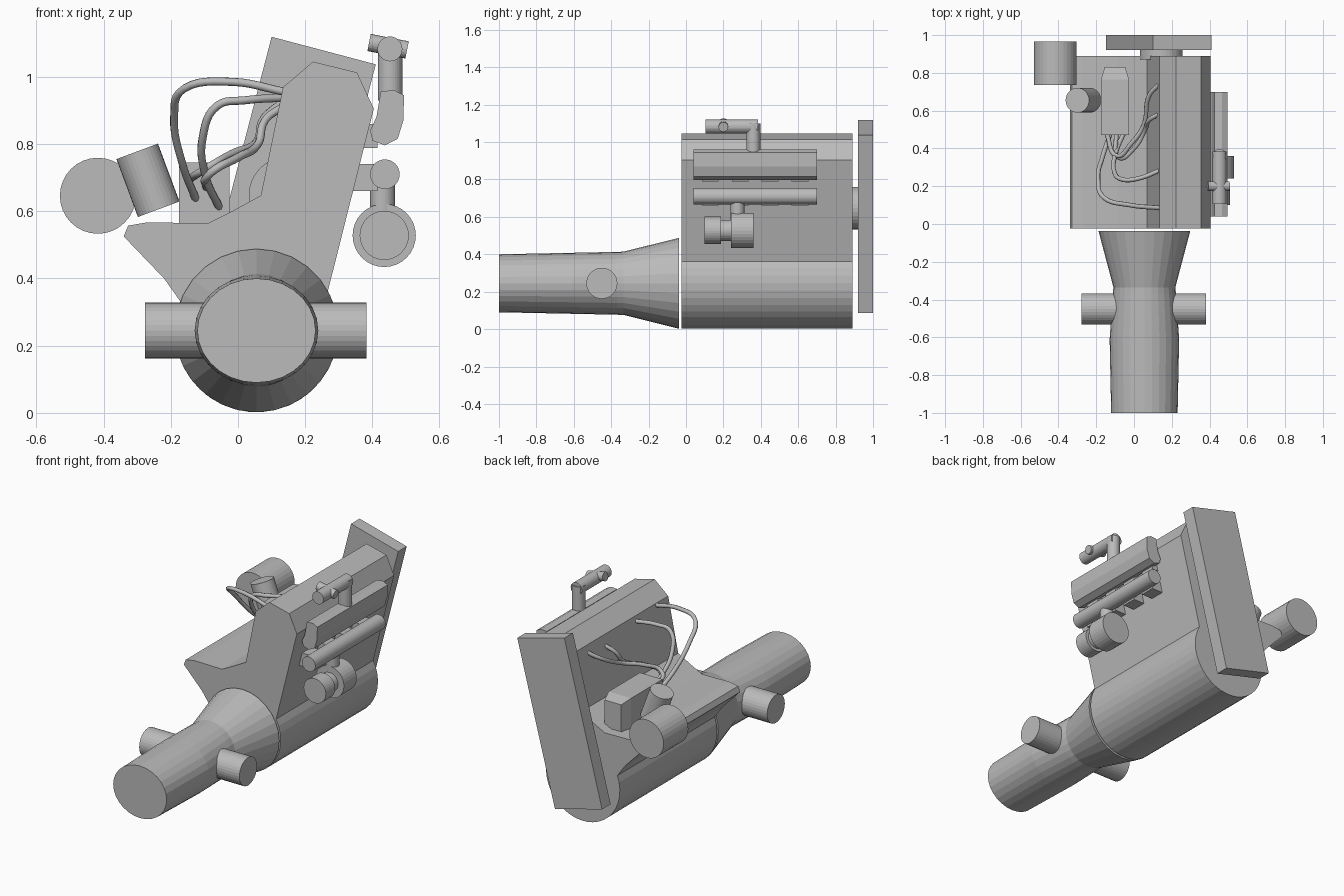
import bpy, bmesh, math
from mathutils import Vector

if "Cube" in bpy.data.objects:
    bpy.data.objects.remove(bpy.data.objects["Cube"])

metal = bpy.data.materials.new("plain grey metal")
metal.diffuse_color = (0.5, 0.5, 0.5, 1)
metal.use_nodes = True
metal.node_tree.nodes["Principled BSDF"].inputs["Base Color"].default_value = metal.diffuse_color


def finish(name, bm):
    bmesh.ops.recalc_face_normals(bm, faces=bm.faces)
    me = bpy.data.meshes.new(name)
    bm.to_mesh(me)
    bm.free()
    ob = bpy.data.objects.new(name, me)
    bpy.context.collection.objects.link(ob)
    me.materials.append(metal)
    return ob


def loft(name, rings):
    """Skin a list of closed rings and cap both ends."""
    bm = bmesh.new()
    vs = [[bm.verts.new(p) for p in r] for r in rings]
    n = len(vs[0])
    for a, b in zip(vs, vs[1:]):
        for i in range(n):
            j = (i + 1) % n
            bm.faces.new((a[i], a[j], b[j], b[i]))
    bm.faces.new(vs[0])
    bm.faces.new(vs[-1])
    return finish(name, bm)


def prism(name, profile, y0, y1):
    """Extrude an (x, z) profile along y."""
    return loft(name, [[(x, y, z) for x, z in profile] for y in (y0, y1)])


def box(name, x0, x1, y0, y1, z0, z1):
    return prism(name, [(x0, z0), (x1, z0), (x1, z1), (x0, z1)], y0, y1)


def rod(name, p, q, r, n=32):
    """Cylinder from p to q."""
    p, q = Vector(p), Vector(q)
    rot = (q - p).to_track_quat('Z', 'Y')
    ring = [rot @ Vector((r * math.cos(2 * math.pi * i / n),
                          r * math.sin(2 * math.pi * i / n), 0)) for i in range(n)]
    return loft(name, [[c + v for v in ring] for c in (p, q)])


CX, CZ, R = 0.055, 0.245, 0.243

# Engine block: slanted cylinder bank over a round crankcase
arc = []
for i in range(25):
    a = math.radians(29 - 230 * i / 24)
    arc.append((CX + R * math.cos(a), CZ + R * math.sin(a)))
bank = [(-0.22, 0.40), (-0.34, 0.525), (-0.327, 0.557), (-0.27, 0.567), (-0.089, 0.564),
        (-0.018, 0.60), (0.068, 0.647), (0.134, 0.969), (0.223, 1.045), (0.354, 1.013),
        (0.404, 0.905)]
prism("engine_block", arc + bank, -0.024, 0.89)

# Gearbox: bell housing running into an oval tail
stations = [(-0.037, R, R), (-0.335, 0.164, 0.169), (-0.37, 0.167, 0.168),
            (-0.61, 0.184, 0.163), (-1.0, 0.176, 0.155)]
loft("gearbox", [[(CX + a * math.cos(2 * math.pi * i / 28), y,
                   CZ + b * math.sin(2 * math.pi * i / 28)) for i in range(28)]
                 for y, a, b in stations])
rod("gearbox_mount", (-0.277, -0.45, CZ), (0.382, -0.45, CZ), 0.083)

# Rear timing cover plate and its hub
tl, tr = Vector((0.10, 1.119)), Vector((0.41, 1.037))
down = Vector((-0.248, -0.952))
prism("timing_cover", [tl, tr, tr + down, tl + down], 0.92, 1.0)
rod("timing_hub", (0.145, 0.87, 0.648), (0.145, 0.94, 0.648), 0.113)

# Intake manifold with its elbow and throttle spindle
prism("intake_manifold",
      [(0.425, 0.957), (0.465, 0.96), (0.494, 0.945), (0.492, 0.87), (0.475, 0.815),
       (0.437, 0.796), (0.40, 0.81), (0.393, 0.84), (0.412, 0.88)], 0.04, 0.70)
rod("intake_riser", (0.453, 0.36, 0.93), (0.453, 0.36, 1.10), 0.037)
rod("intake_throat", (0.452, 0.105, 1.083), (0.452, 0.385, 1.083), 0.037)
rod("throttle_spindle", (0.39, 0.20, 1.102), (0.503, 0.20, 1.08), 0.026, 20)

# Exhaust manifold and the turbo below it
rod("exhaust_manifold", (0.437, 0.04, 0.71), (0.437, 0.70, 0.71), 0.044)
rod("exhaust_downpipe", (0.43, 0.275, 0.69), (0.43, 0.275, 0.57), 0.037)
turbo = [("turbo_inlet", 0.10, 0.187, 0.073), ("turbo_neck", 0.18, 0.245, 0.056),
         ("turbo_housing", 0.24, 0.36, 0.094)]
for name, y0, y1, r in turbo:
    rod(name, (0.435, y0, 0.528), (0.435, y1, 0.528), r)

# Port stubs, one pair for each cylinder
for i in range(4):
    y = 0.13 + 0.16 * i
    box("intake_port", 0.34, 0.415, y - 0.045, y + 0.045, 0.788, 0.86)
    box("exhaust_port", 0.30, 0.415, y - 0.045, y + 0.045, 0.66, 0.74)

# Left side accessories
rod("alternator", (-0.417, 0.735, 0.646), (-0.417, 0.967, 0.646), 0.113)
rod("filter", (-0.300, 0.655, 0.778), (-0.236, 0.655, 0.606), 0.066)


def rect(y, inset):
    x0, x1, z0, z1 = -0.175 + inset, -0.026 - inset, 0.55, 0.745 - inset
    return [(x0, y, z0), (x1, y, z0), (x1, y, z1), (x0, y, z1)]


loft("ignition_box", [rect(0.47, 0), rect(0.765, 0), rect(0.83, 0.02)])

# Ignition leads from the box to the cylinder bank
leads = [
    [(-.125, .48, .635), (-.165, .36, .74), (-.19, .24, .88), (-.16, .14, .965),
     (-.02, .10, .985), (.14, .085, .955)],
    [(-.055, .48, .61), (-.095, .38, .70), (-.105, .28, .82), (-.06, .235, .915),
     (.02, .24, .93), (.14, .285, .938)],
    [(-.145, .48, .695), (-.09, .36, .73), (-.02, .42, .77), (.05, .52, .80),
     (.08, .68, .88), (.14, .745, .93)],
    [(-.095, .48, .67), (-.08, .35, .715), (0, .40, .76), (.06, .50, .80),
     (.08, .55, .87), (.14, .585, .915)],
]
for pts in leads:
    cu = bpy.data.curves.new("ignition_lead", 'CURVE')
    cu.dimensions = '3D'
    cu.bevel_depth = 0.012
    cu.bevel_resolution = 2
    cu.resolution_u = 6
    cu.use_fill_caps = True
    sp = cu.splines.new('BEZIER')
    sp.bezier_points.add(len(pts) - 1)
    for bp, p in zip(sp.bezier_points, pts):
        bp.co = p
        bp.handle_left_type = bp.handle_right_type = 'AUTO'
    cu.materials.append(metal)
    bpy.context.collection.objects.link(bpy.data.objects.new("ignition_lead", cu))
